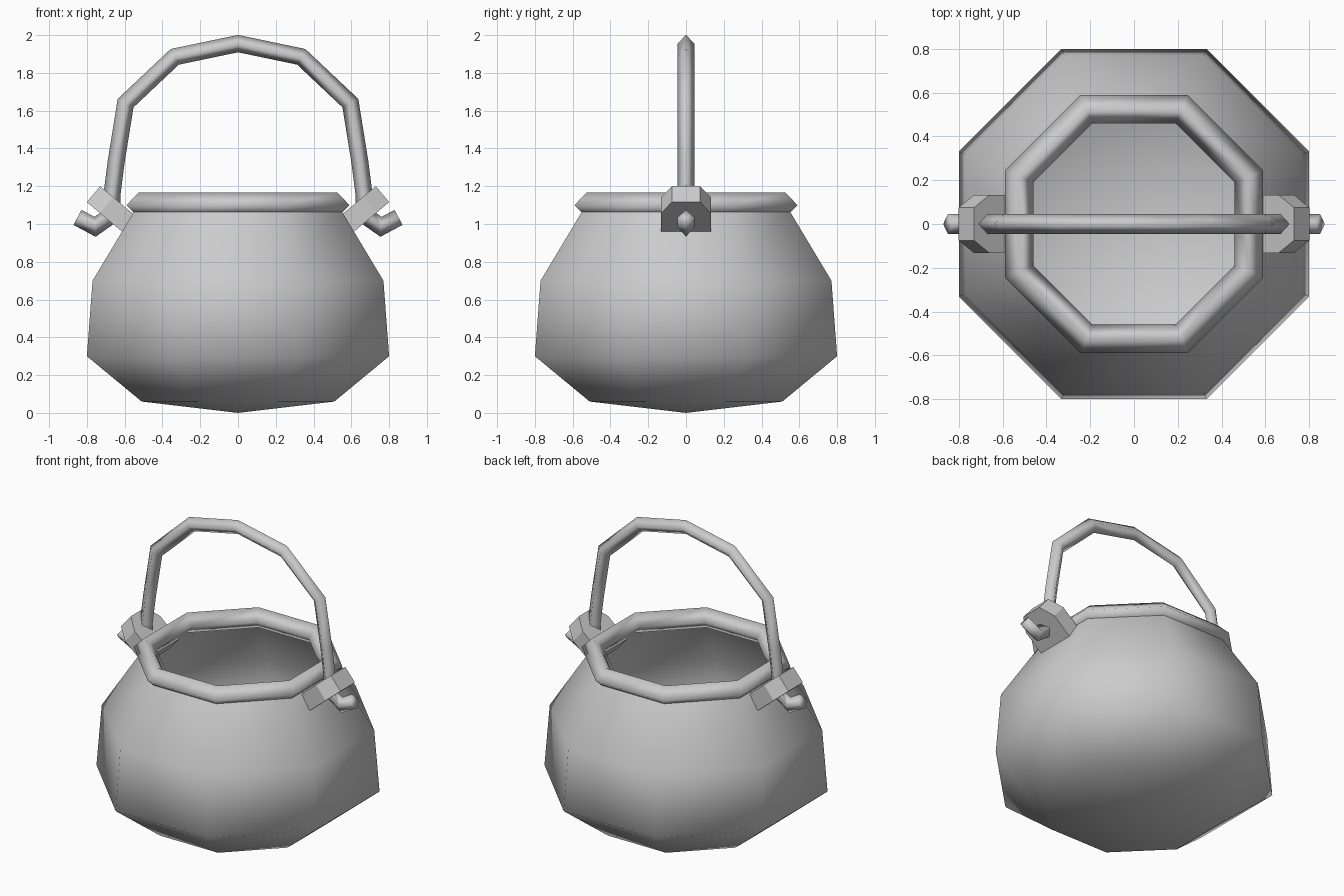
import bpy, bmesh, math
from mathutils import Vector

if "Cube" in bpy.data.objects:
    bpy.data.objects.remove(bpy.data.objects["Cube"])


def finish(name, bm, smooth):
    bmesh.ops.recalc_face_normals(bm, faces=bm.faces[:])
    me = bpy.data.meshes.new(name)
    bm.to_mesh(me)
    bm.free()
    for p in me.polygons:
        p.use_smooth = smooth
    ob = bpy.data.objects.new(name, me)
    bpy.context.collection.objects.link(ob)
    return ob


def bridge(bm, a, b):
    n = len(a)
    for i in range(n):
        bm.faces.new((a[i], a[(i + 1) % n], b[(i + 1) % n], b[i]))


def octagon_ring(bm, apothem, z):
    # flats face the axes
    r = apothem / math.cos(math.pi / 8)
    return [bm.verts.new((r * math.cos((k + .5) * math.pi / 4),
                          r * math.sin((k + .5) * math.pi / 4), z)) for k in range(8)]


# pot body: open octagonal bowl with a shallow pointed base
bm = bmesh.new()
rings = [octagon_ring(bm, r, z) for r, z in
         [(.51, .06), (.80, .30), (.77, .70), (.53, 1.10)]]
for a, b in zip(rings, rings[1:]):
    bridge(bm, a, b)
tip = bm.verts.new((0, 0, 0))
for i in range(8):
    bm.faces.new((tip, rings[0][(i + 1) % 8], rings[0][i]))
body = finish("pot_body", bm, True)

# rim: diamond section swept round the octagonal mouth
bm = bmesh.new()
rings = [octagon_ring(bm, r, z) for r, z in
         [(.59, 1.10), (.525, 1.168), (.46, 1.10), (.525, 1.035)]]
for i in range(4):
    bridge(bm, rings[i], rings[(i + 1) % 4])
finish("pot_rim", bm, True)

# handle: diamond-section bar arching over the pot, hooked at both ends
half = [(.85, 1.035), (.757, .985), (.665, 1.05), (.668, 1.15),
        (.645, 1.33), (.595, 1.64), (.335, 1.885)]
path = [Vector(p) for p in half + [(0, 1.955)] + [(-x, z) for x, z in reversed(half)]]
R = .045
bm = bmesh.new()
rings = []
for i, p in enumerate(path):
    d0 = (p - path[max(i - 1, 0)]).normalized()
    d1 = (path[min(i + 1, len(path) - 1)] - p).normalized()
    t = (d0 + d1).normalized()
    miter = R / max(t.dot(d1 if d1.length else d0), .6)
    n = Vector((t.y, -t.x)) * miter
    rings.append([bm.verts.new(c) for c in
                  [(p.x + n.x, 0, p.y + n.y), (p.x, R, p.y),
                   (p.x - n.x, 0, p.y - n.y), (p.x, -R, p.y)]])
for a, b in zip(rings, rings[1:]):
    bridge(bm, a, b)
bm.faces.new(rings[0])
bm.faces.new(rings[-1])
finish("handle", bm, True)

# lugs: tilted tabs with clipped corners that hold the handle
ang = math.radians(40)
u = Vector((math.cos(ang), 0, math.sin(ang)))
n = Vector((-math.sin(ang), 0, math.cos(ang)))
outer = Vector((.765, 0, 1.158))
outline = [(-.27, -.132), (-.09, -.132), (0, -.075), (0, .075), (-.09, .132), (-.27, .132)]
bm = bmesh.new()
top, bottom = [[bm.verts.new(outer + u * l + n * h + Vector((0, w, 0))) for l, w in outline]
               for h in (.055, -.055)]
bridge(bm, top, bottom)
bm.faces.new(top)
bm.faces.new(bottom)
lugs = finish("handle_lugs", bm, False)
lugs.modifiers.new("mirror", 'MIRROR').use_axis[0] = True
